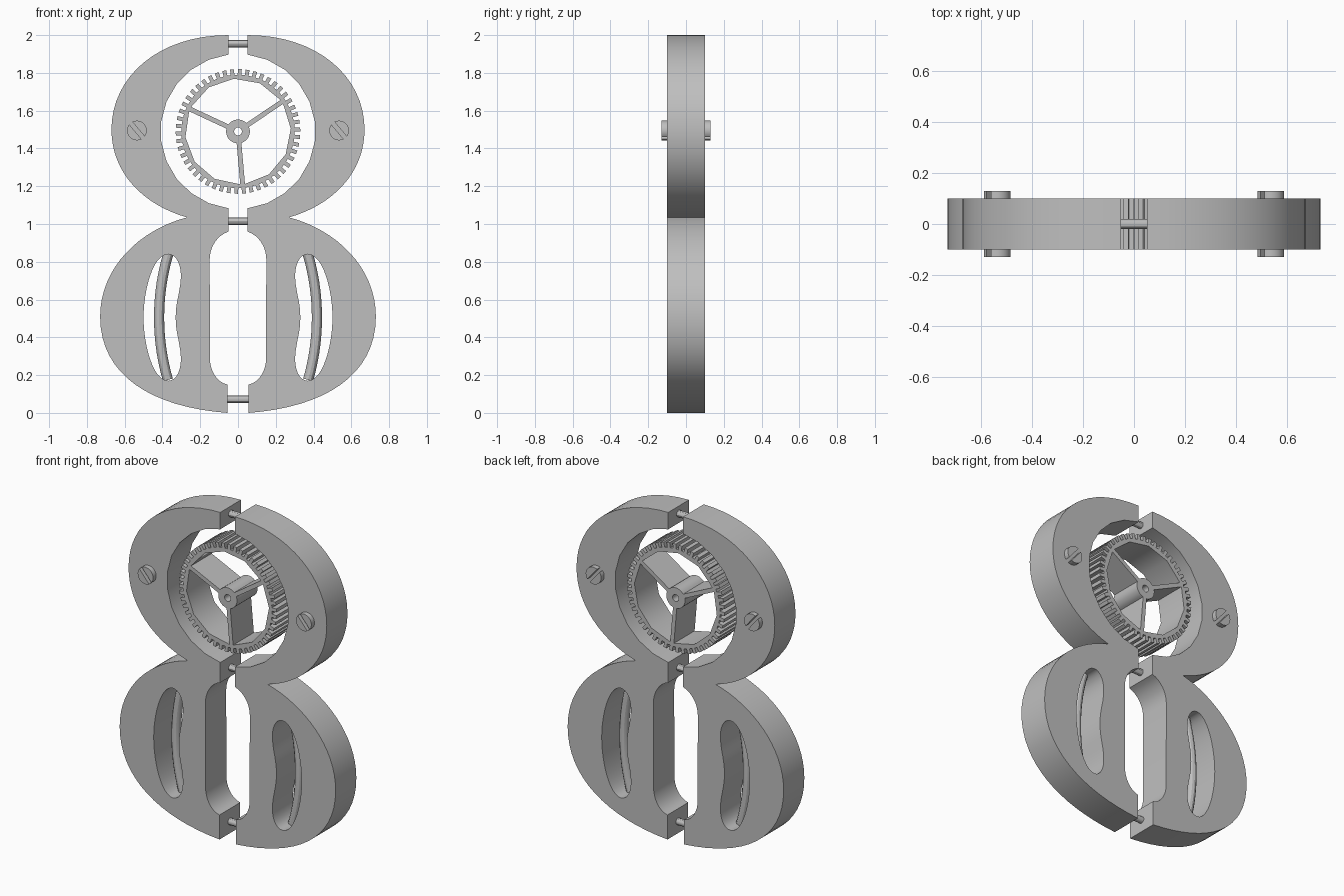
import bpy, bmesh
from math import sin, cos, pi, radians, acos
from mathutils import Vector, Matrix
from mathutils.geometry import interpolate_bezier

cube = bpy.data.objects.get("Cube")
if cube:
    bpy.data.objects.remove(cube, do_unlink=True)

GREY = (0.52, 0.52, 0.52, 1)
metal = bpy.data.materials.new("grey_metal")
metal.use_nodes = True
metal.diffuse_color = GREY
metal.node_tree.nodes["Principled BSDF"].inputs["Base Color"].default_value = GREY


def finish(name, curve):
    """Turn a curve into a clean mesh object standing in the x-z plane."""
    temp = bpy.data.objects.new(name + "_curve", curve)
    bpy.context.collection.objects.link(temp)
    deps = bpy.context.evaluated_depsgraph_get()
    mesh = bpy.data.meshes.new_from_object(temp.evaluated_get(deps))
    bpy.data.objects.remove(temp, do_unlink=True)
    mesh.transform(Matrix.Rotation(pi / 2, 4, 'X'))
    bm = bmesh.new()
    bm.from_mesh(mesh)
    bmesh.ops.remove_doubles(bm, verts=bm.verts, dist=1e-5)
    bmesh.ops.recalc_face_normals(bm, faces=bm.faces)
    bm.to_mesh(mesh)
    bm.free()
    mesh.materials.clear()
    mesh.materials.append(metal)
    obj = bpy.data.objects.new(name, mesh)
    bpy.context.collection.objects.link(obj)
    bpy.ops.object.select_all(action='DESELECT')
    obj.select_set(True)
    bpy.context.view_layer.objects.active = obj
    bpy.ops.object.shade_smooth_by_angle(angle=radians(30))
    return obj


def add_spline(curve, points, closed):
    spline = curve.splines.new('POLY')
    spline.points.add(len(points) - 1)
    for p, co in zip(spline.points, points):
        p.co = (co[0], co[1], 0, 1)
    spline.use_cyclic_u = closed


def prism(name, loops, half_depth):
    """Flat outline with holes, extruded along y."""
    curve = bpy.data.curves.new(name, 'CURVE')
    curve.dimensions = '2D'
    curve.fill_mode = 'BOTH'
    curve.extrude = half_depth
    for loop in loops:
        add_spline(curve, loop, True)
    return finish(name, curve)


def rod(name, points, radius):
    curve = bpy.data.curves.new(name, 'CURVE')
    curve.dimensions = '3D'
    curve.bevel_depth = radius
    curve.bevel_resolution = 4
    curve.use_fill_caps = True
    add_spline(curve, points, False)
    return finish(name, curve)


def bezier(*ctrl, steps=16):
    """Points of one cubic segment, without its last point."""
    pts = [Vector((x, z, 0)) for x, z in ctrl]
    return [(p.x, p.y) for p in interpolate_bezier(*pts, steps + 1)][:-1]


def arc(radius, start, end, steps, cz=0.0, cx=0.0):
    angles = [start + (end - start) * i / steps for i in range(steps + 1)]
    return [(cx + radius * cos(a), cz + radius * sin(a)) for a in angles]


def flip(points, side):
    return [(side * x, z) for x, z in points]


AXIS_Z = 1.49

# Half of the figure-eight frame
gap = acos(0.05 / 0.41)
outline = (bezier((0.05, 2.0), (0.42, 2.0), (0.67, 1.78), (0.67, 1.5))
           + bezier((0.67, 1.5), (0.67, 1.27), (0.5, 1.1), (0.27, 1.035))
           + bezier((0.27, 1.035), (0.52, 0.97), (0.73, 0.77), (0.73, 0.51))
           + bezier((0.73, 0.51), (0.73, 0.2), (0.46, 0.03), (0.055, 0.0))
           + [(0.055, 0.0)]
           + bezier((0.055, 0.15), (0.11, 0.16), (0.15, 0.22), (0.15, 0.3), steps=8)
           + bezier((0.15, 0.81), (0.15, 0.88), (0.11, 0.94), (0.05, 0.96), steps=8)
           + [(0.05, 0.96)]
           + arc(0.41, -gap, gap, 11, AXIS_Z))

# Kidney-shaped slot, mirrored about its middle height
MID = 0.505
upper = (bezier((0.33, MID), (0.33, 0.59), (0.308, 0.63), (0.303, 0.71), steps=8)
         + bezier((0.303, 0.71), (0.298, 0.78), (0.325, 0.84), (0.37, 0.84), steps=8)
         + bezier((0.37, 0.84), (0.45, 0.84), (0.5, 0.65), (0.5, MID), steps=12))
lower = [(x, 2 * MID - z) for x, z in upper]
slot = upper + [(0.5, MID)] + lower[:0:-1]

slot_rod_path = bezier((0.36, 0.87), (0.437, 0.64), (0.437, 0.37), (0.36, 0.14), steps=20)

for side, label in ((1, "left"), (-1, "right")):
    prism(label + "_frame", [flip(outline, side), flip(slot, side)], 0.1)
    rod(label + "_slot_rod", flip(slot_rod_path, side), 0.027)
    # Screw heads on both faces, each split by a slanted groove
    tilt = radians(-50)
    groove = radians(12)
    for start, part in ((tilt, "upper"), (tilt + pi, "lower")):
        half = arc(0.052, start + groove, start + pi - groove, 14, 1.495, side * 0.535)
        prism(f"{label}_screw_{part}", [half], 0.13)

# Pins joining the halves
for label, z in (("top", 1.955), ("middle", 1.015), ("bottom", 0.073)):
    rod(label + "_pin", [(-0.12, z), (0.12, z)], 0.02)

# Gear wheel with square teeth, three spokes and a bored hub
TEETH = 50
step = 2 * pi / TEETH
rim = []
for i in range(TEETH):
    for turn, radius in ((0, 0.3), (0.02, 0.33), (0.52, 0.33), (0.54, 0.3)):
        a = (i + turn) * step
        rim.append((radius * cos(a), AXIS_Z + radius * sin(a)))

holes = [arc(0.021, 0, 2 * pi, 16, AXIS_Z)[:-1]]
spokes = [radians(a) for a in (-85, 34, 155, 275)]
for a, b in zip(spokes, spokes[1:]):
    outer = arc(0.28, a + 0.045, b - 0.045, 4, AXIS_Z)
    inner = arc(0.063, b - 0.2, a + 0.2, 8, AXIS_Z)
    holes.append(outer + inner)
prism("gear_wheel", [rim] + holes, 0.1)
